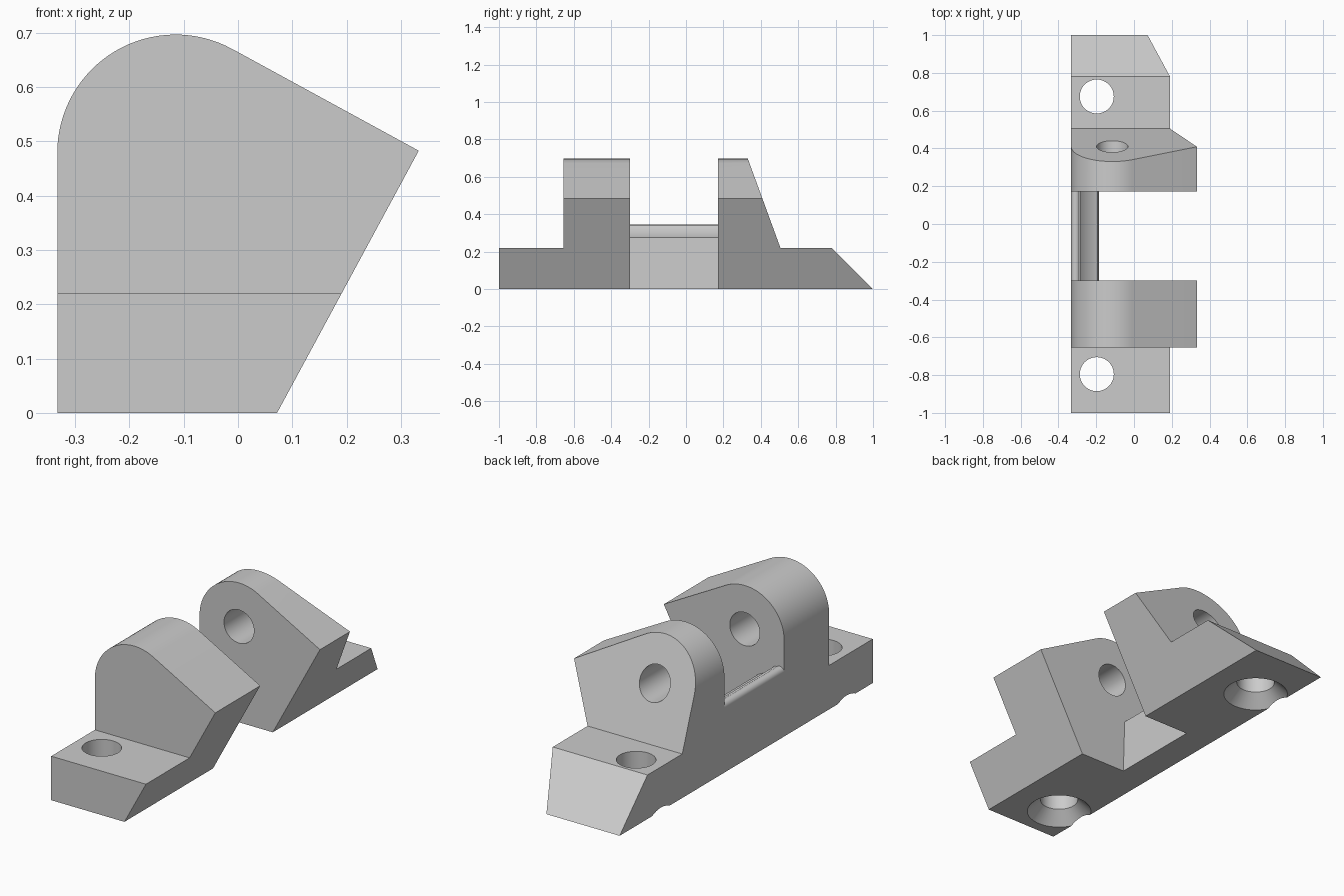
import bpy, bmesh
from math import sin, cos, pi, radians, asin, atan2, hypot
from mathutils import Vector

cube = bpy.data.objects.get("Cube")
if cube:
    bpy.data.objects.remove(cube, do_unlink=True)

GREY = (0.6, 0.6, 0.6, 1.0)
grey = bpy.data.materials.new("plain grey")
grey.use_nodes = True
grey.diffuse_color = GREY
grey.node_tree.nodes["Principled BSDF"].inputs["Base Color"].default_value = GREY

LEFT, TOE, TIP = -0.333, (0.072, 0), (0.333, 0.483)   # end profile corners
PIVOT, R = (-0.115, 0.479), 0.218                     # hinge axis and knuckle radius


def arc(centre, radius, start, end, steps):
    """Points on an arc, angles in radians."""
    angles = [start + (end - start) * i / steps for i in range(steps + 1)]
    return [(centre[0] + radius * cos(a), centre[1] + radius * sin(a)) for a in angles]


def extrude(name, points, place, travel):
    """Prism from a 2D outline; place maps outline points into space."""
    bm = bmesh.new()
    face = bm.faces.new([bm.verts.new(place(*p)) for p in points])
    out = bmesh.ops.extrude_face_region(bm, geom=[face])
    moved = [v for v in out["geom"] if isinstance(v, bmesh.types.BMVert)]
    bmesh.ops.translate(bm, verts=moved, vec=Vector(travel))
    return finish(name, bm)


def lathe(name, outline, x, y):
    """Vertical turned solid from (radius, z) pairs."""
    bm = bmesh.new()
    rings = [[bm.verts.new((x + px, y + py, z)) for px, py in arc((0, 0), r, 0, 2 * pi, 48)[:-1]]
             for r, z in outline]
    for low, high in zip(rings, rings[1:]):
        for i in range(len(low)):
            j = (i + 1) % len(low)
            bm.faces.new((low[i], low[j], high[j], high[i]))
    bm.faces.new(rings[0])
    bm.faces.new(rings[-1])
    return finish(name, bm)


def finish(name, bm):
    bmesh.ops.recalc_face_normals(bm, faces=bm.faces)
    mesh = bpy.data.meshes.new(name)
    bm.to_mesh(mesh)
    bm.free()
    mesh.materials.append(grey)
    obj = bpy.data.objects.new(name, mesh)
    bpy.context.collection.objects.link(obj)
    return obj


def select(obj):
    bpy.ops.object.select_all(action='DESELECT')
    obj.select_set(True)
    bpy.context.view_layer.objects.active = obj


def combine(obj, cutter, operation):
    cutter.hide_render = True
    mod = obj.modifiers.new(operation.lower(), 'BOOLEAN')
    mod.operation, mod.solver, mod.object = operation, 'EXACT', cutter
    select(obj)
    bpy.ops.object.modifier_apply(modifier=mod.name)
    bpy.data.objects.remove(cutter, do_unlink=True)


def across(y):
    return lambda x, z: (x, y, z)


# End profile: leaning front, straight back, round knuckle tangent to the top slope
dx, dz = TIP[0] - PIVOT[0], TIP[1] - PIVOT[1]
tangent = atan2(dz, dx) + pi / 2 - asin(R / hypot(dx, dz))
end_profile = [(LEFT, 0), TOE, TIP] + arc(PIVOT, R, tangent, pi, 32)

# Side profiles, oversized above and below so the end profile trims them
sides = {
    "front_bracket": [(-1, -0.1), (-0.3, -0.1), (-0.3, 0.8), (-0.655, 0.8), (-0.655, 0.22), (-1, 0.22)],
    "rear_bracket": [(0.172, -0.1), (1.1, -0.1), (0.78, 0.22), (0.505, 0.22), (0.293, 0.8), (0.172, 0.8)],
}
screw_y = {"front_bracket": -0.795, "rear_bracket": 0.675}
bore_range = {"front_bracket": (-0.55, 0), "rear_bracket": (0, 0.8)}
parts = []

for name, side in sides.items():
    body = extrude(name, end_profile, across(-1.2), (0, 2.4, 0))
    combine(body, extrude("trim", side, lambda y, z: (-0.6, y, z), (1.2, 0, 0)), 'INTERSECT')

    # Screw hole, countersunk from below
    hole = lathe("screw_hole", [(0.163, -0.01), (0.09, 0.063), (0.09, 0.4)], -0.197, screw_y[name])
    combine(body, hole, 'DIFFERENCE')

    # Hinge pin bore, blind in the front bracket
    start, stop = bore_range[name]
    circle = arc(PIVOT, 0.083, 0, 2 * pi, 48)[:-1]
    combine(body, extrude("pin_bore", circle, across(start), (0, stop - start, 0)), 'DIFFERENCE')
    parts.append(body)

# Connecting rib with a rounded crest and a hollow that clears the knuckle
rib = [(LEFT, 0), (-0.185, 0)]
rib += arc(PIVOT, R, radians(249), radians(220), 12)
rib += arc((-0.309, 0.321), 0.024, radians(45), pi, 10)
parts.append(extrude("connecting_rib", rib, across(-0.3), (0, 0.472, 0)))

for part in parts:
    select(part)
    bpy.ops.object.shade_smooth_by_angle(angle=radians(25))
